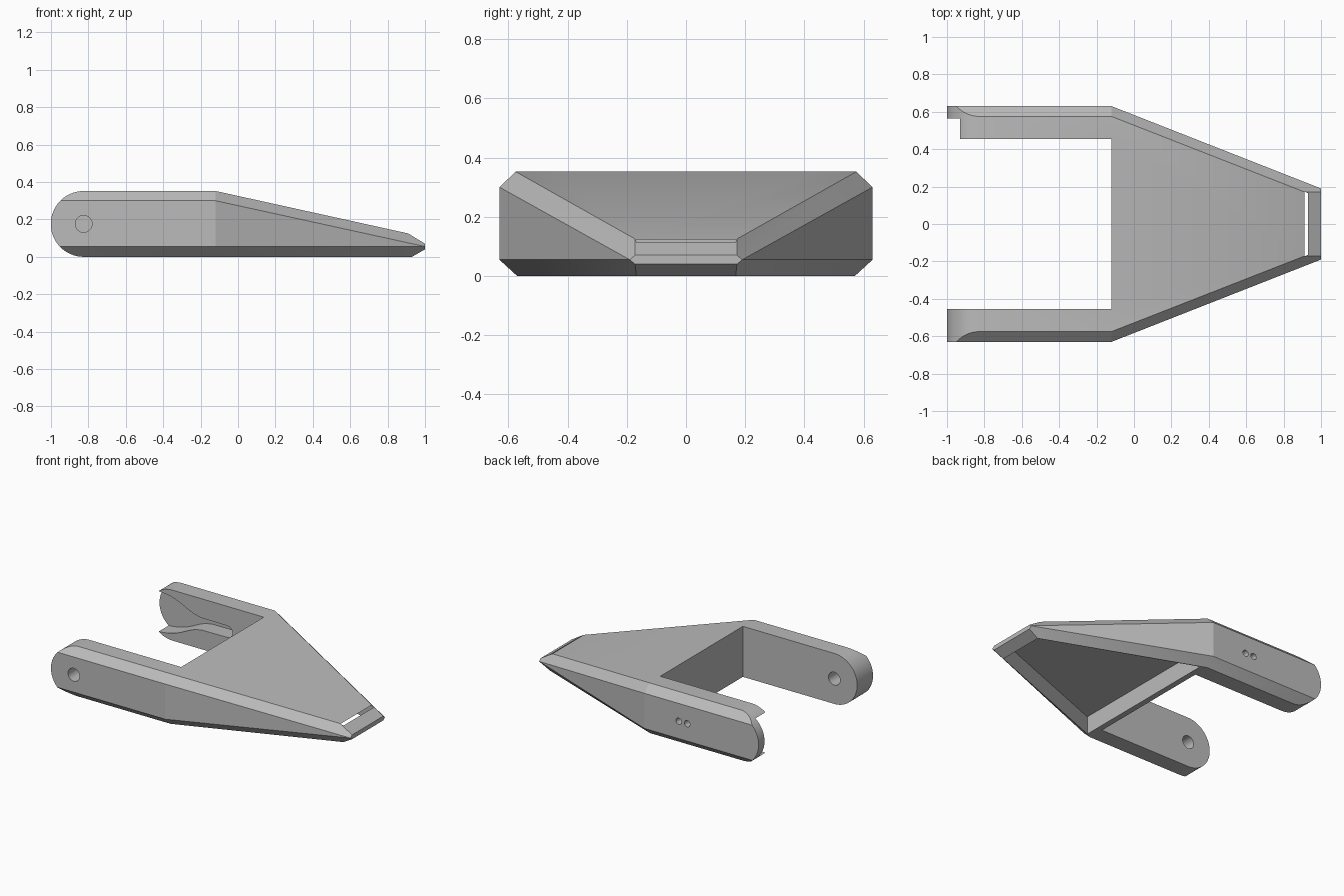
import bpy
import bmesh
from math import sin, cos, pi

if "Cube" in bpy.data.objects:
    bpy.data.objects.remove(bpy.data.objects["Cube"], do_unlink=True)

grey = bpy.data.materials.new("plain_grey")
grey.use_nodes = True
grey.diffuse_color = (0.5, 0.5, 0.5, 1)
grey.node_tree.nodes["Principled BSDF"].inputs["Base Color"].default_value = (0.5, 0.5, 0.5, 1)

MID = 0.176      # height of the arm centre line
PIVOT = -0.825   # x of the arm pivots


def add_object(name, bm):
    bmesh.ops.recalc_face_normals(bm, faces=bm.faces[:])
    mesh = bpy.data.meshes.new(name)
    bm.to_mesh(mesh)
    bm.free()
    mesh.materials.append(grey)
    obj = bpy.data.objects.new(name, mesh)
    bpy.context.collection.objects.link(obj)
    return obj


def prism(name, outline, low, high, place):
    """Extrude a 2D outline between two depths; place maps (a, b, depth) to 3D."""
    bm = bmesh.new()
    ends = [[bm.verts.new(place(a, b, d)) for a, b in outline] for d in (low, high)]
    bm.faces.new(ends[0])
    bm.faces.new(ends[1])
    count = len(outline)
    for i in range(count):
        j = (i + 1) % count
        bm.faces.new((ends[0][i], ends[0][j], ends[1][j], ends[1][i]))
    return add_object(name, bm)


def along_y(x, z, d):
    return (x, d, z)


def along_z(x, y, d):
    return (x, y, d)


def arc(cx, cz, r, start, end, steps):
    angles = [start + (end - start) * i / steps for i in range(steps + 1)]
    return [(cx + r * cos(t), cz + r * sin(t)) for t in angles]


def circle(cx, cz, r, steps=32):
    return arc(cx, cz, r, 0, 2 * pi, steps)[:-1]


def boolean(target, tool, operation="DIFFERENCE"):
    mod = target.modifiers.new("cut", "BOOLEAN")
    mod.operation = operation
    mod.solver = "EXACT"
    mod.object = tool
    bpy.context.view_layer.objects.active = target
    bpy.ops.object.modifier_apply(modifier=mod.name)
    bpy.data.objects.remove(tool, do_unlink=True)


# Bevelled wedge: straight at the rear, tapering to a thin nose
half = [(x, y, z) for x in (-1.05, -0.12)
        for y, z in ((0.575, 0.352), (0.63, 0.3), (0.63, 0.055), (0.57, 0))]
half += [(0.91, 0.172, 0.125), (0.93, 0.168, 0),
         (1, 0.172, 0.07), (1, 0.19, 0.055), (1, 0.172, 0.04)]
bm = bmesh.new()
for x, y, z in half:
    for side in (-1, 1):
        bm.verts.new((x, side * y, z))
bmesh.ops.convex_hull(bm, input=bm.verts[:])
bmesh.ops.dissolve_limit(bm, angle_limit=0.01, verts=bm.verts[:], edges=bm.edges[:])
frame = add_object("forked_wedge_frame", bm)

# Rounded arm ends
envelope = arc(PIVOT, MID, MID, pi / 2, 3 * pi / 2, 40) + [(1.2, -0.05), (1.2, 0.4)]
boolean(frame, prism("end_rounding", envelope, -0.8, 0.8, along_y), "INTERSECT")

# Gap between the arms
gap = [(-1.2, -0.455), (-0.12, -0.455), (-0.12, 0.455), (-1.2, 0.455)]
boolean(frame, prism("arm_gap", gap, -0.2, 0.6, along_z))

# Hollow underside, which breaks through as a slot behind the nose
hollow = [(-0.08, -0.55), (0.929, -0.166), (0.929, 0.166), (-0.08, 0.55)]
boolean(frame, prism("underside_hollow", hollow, -0.2, 0.124, along_z))

# Pivot hole in the front arm
boolean(frame, prism("pivot_hole", circle(PIVOT, MID, 0.045), -0.8, -0.3, along_y))

# Flared lever pocket on the inside of the back arm
flare = [(-1.2, 0.141), (-0.93, 0.141), (-0.86, 0.134), (-0.8, 0.118), (-0.75, 0.097),
         (-0.7, 0.072), (-0.65, 0.052), (-0.6, 0.042)]
pocket = [(x, MID + h) for x, h in flare]
pocket += arc(-0.4, MID, 0.04, pi / 2, -pi / 2, 12)
pocket += [(x, MID - h) for x, h in reversed(flare)]
boolean(frame, prism("lever_pocket", pocket, 0.3, 0.565, along_y))

# Two screw holes through the back arm's outer plate
for x in (-0.45, -0.385):
    boolean(frame, prism("screw_hole", circle(x, MID, 0.022, 20), 0.5, 0.8, along_y))

# Smooth curves, sharp edges
bpy.ops.object.select_all(action="DESELECT")
frame.select_set(True)
bpy.context.view_layer.objects.active = frame
bpy.ops.object.shade_smooth_by_angle(angle=0.35)
